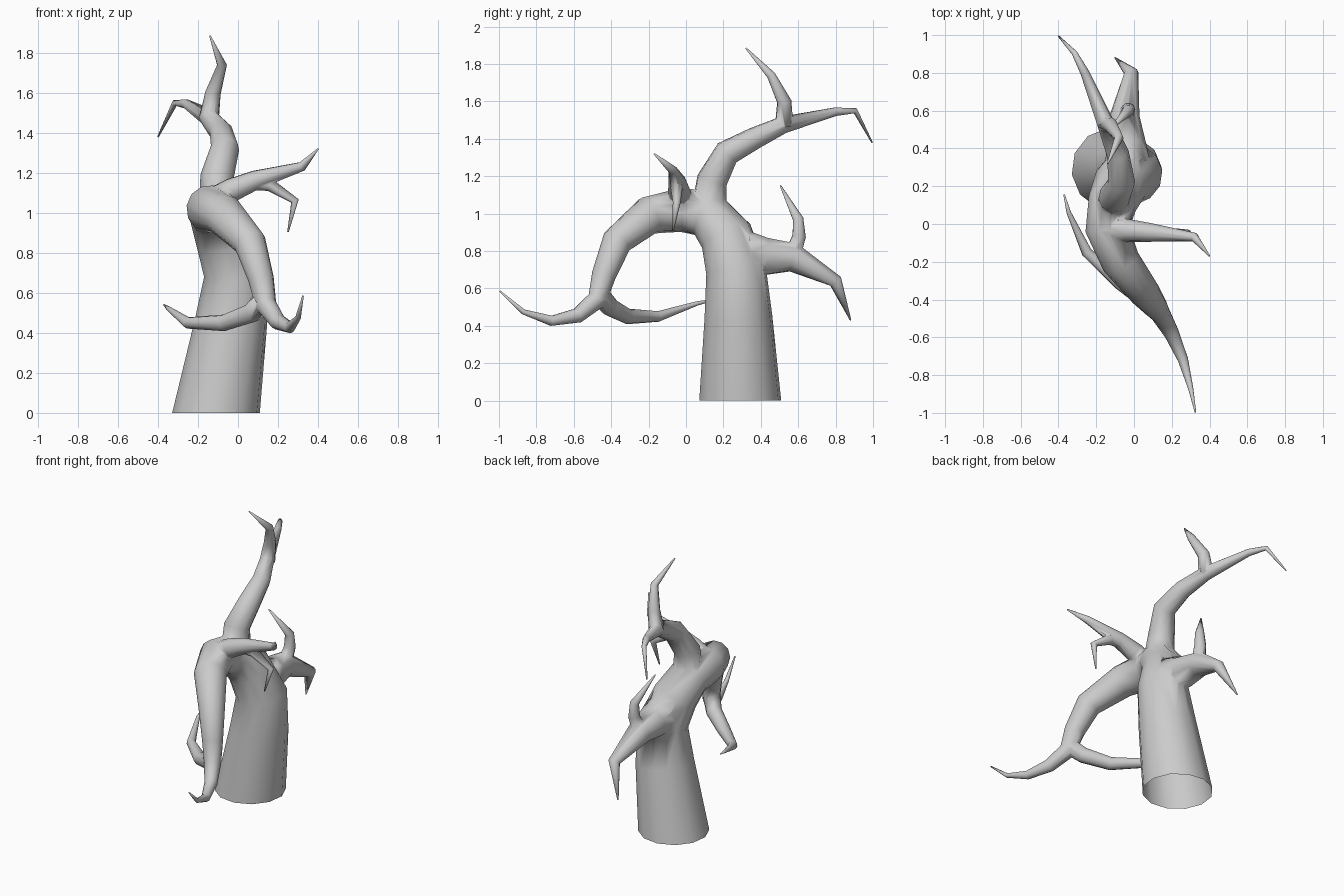
import bpy, bmesh, math
from mathutils import Vector

if "Cube" in bpy.data.objects:
    bpy.data.objects.remove(bpy.data.objects["Cube"])


def limb(name, radius, power, pts, sides=10, start_dir=None):
    """Tube along pts, tapering to a point by distance travelled."""
    P = [Vector(p) for p in pts]
    dist = [0]
    for a, b in zip(P, P[1:]):
        dist.append(dist[-1] + (b - a).length)
    bm = bmesh.new()
    rings = []
    side = Vector((1, .13, .07))
    for i, p in enumerate(P):
        before = (p - P[i - 1]).normalized() if i else Vector()
        after = (P[i + 1] - p).normalized() if i < len(P) - 1 else Vector()
        t = (before + after).normalized()
        if i == 0 and start_dir:
            t = Vector(start_dir)
        u = side - t * side.dot(t)
        if u.length < .05:
            u = t.orthogonal()
        u.normalize()
        v = t.cross(u)
        side = u
        r = max(.004, radius * (1 - dist[i] / dist[-1]) ** power)
        angles = [k * math.tau / sides for k in range(sides)]
        rings.append([bm.verts.new(p + r * (u * math.cos(a) + v * math.sin(a))) for a in angles])
    for r0, r1 in zip(rings, rings[1:]):
        for k in range(sides):
            j = (k + 1) % sides
            bm.faces.new((r0[k], r0[j], r1[j], r1[k]))
    bm.faces.new(rings[0][::-1])
    bm.faces.new(rings[-1])
    bmesh.ops.recalc_face_normals(bm, faces=bm.faces)
    me = bpy.data.meshes.new(name)
    bm.to_mesh(me)
    bm.free()
    ob = bpy.data.objects.new(name, me)
    bpy.context.collection.objects.link(ob)
    return ob


# trunk running into the drooping front bough and its long twig
tree = limb("tree_trunk", .221, 1, [
    (-.11, .29, 0), (-.035, .28, .45), (-.01, .267, .7), (-.07, .215, .88),
    (-.115, .11, 1), (-.14, -.03, 1.02), (-.07, -.2, .99), (.06, -.37, .85),
    (.115, -.44, .67), (.14, -.475, .54), (.2, -.58, .455), (.26, -.72, .427),
    (.3, -.87, .475), (.325, -.995, .585)], 12, (0, 0, 1))

# twig of the front bough, curling back past the trunk
front_twig = limb("front_twig", .055, .7, [
    (.125, -.46, .56), (.07, -.405, .5), (-.07, -.31, .45),
    (-.25, -.15, .45), (-.345, .06, .52), (-.37, .155, .54)])

# upper bough and its twig
upper_bough = limb("upper_bough", .097, 1, [
    (-.1, .12, 1), (-.105, .14, 1.18), (-.065, .22, 1.325), (-.085, .37, 1.405),
    (-.145, .52, 1.475), (-.26, .8, 1.545), (-.315, .905, 1.55), (-.4, .995, 1.38)])
upper_twig = limb("upper_twig", .05, .8, [
    (-.145, .525, 1.47), (-.125, .525, 1.6), (-.08, .455, 1.74), (-.14, .32, 1.885)])

# right-hand branch and its twig
right_branch = limb("right_branch", .07, .75, [
    (-.12, -.03, 1.06), (-.03, -.035, 1.115), (.09, -.045, 1.165),
    (.32, -.07, 1.232), (.4, -.17, 1.32)])
right_twig = limb("right_twig", .04, .7, [
    (.06, -.04, 1.15), (.16, -.05, 1.14), (.285, -.05, 1.06), (.25, -.07, .905)])

# rear branch and its twig
rear_branch = limb("rear_branch", .12, 1, [
    (-.035, .32, .79), (-.04, .43, .77), (-.05, .575, .765), (-.015, .8, .638), (-.1, .88, .43)])
rear_twig = limb("rear_twig", .048, .7, [
    (-.05, .56, .75), (-.03, .605, .88), (-.03, .6, .97), (-.12, .505, 1.15)])

# merge every limb into one skin
bpy.context.view_layer.objects.active = tree
for ob in (upper_bough, upper_twig, front_twig, right_branch, right_twig, rear_branch, rear_twig):
    m = tree.modifiers.new("union", 'BOOLEAN')
    m.operation = 'UNION'
    m.solver = 'EXACT'
    m.object = ob
    bpy.ops.object.modifier_apply(modifier=m.name)
    bpy.data.objects.remove(ob)

# open the underside of the trunk
bm = bmesh.new()
bm.from_mesh(tree.data)
base = [f for f in bm.faces if all(v.co.z < .01 for v in f.verts)]
bmesh.ops.delete(bm, geom=base, context='FACES')
bm.to_mesh(tree.data)
bm.free()

# smooth bark
tree.select_set(True)
bpy.ops.object.shade_smooth()
